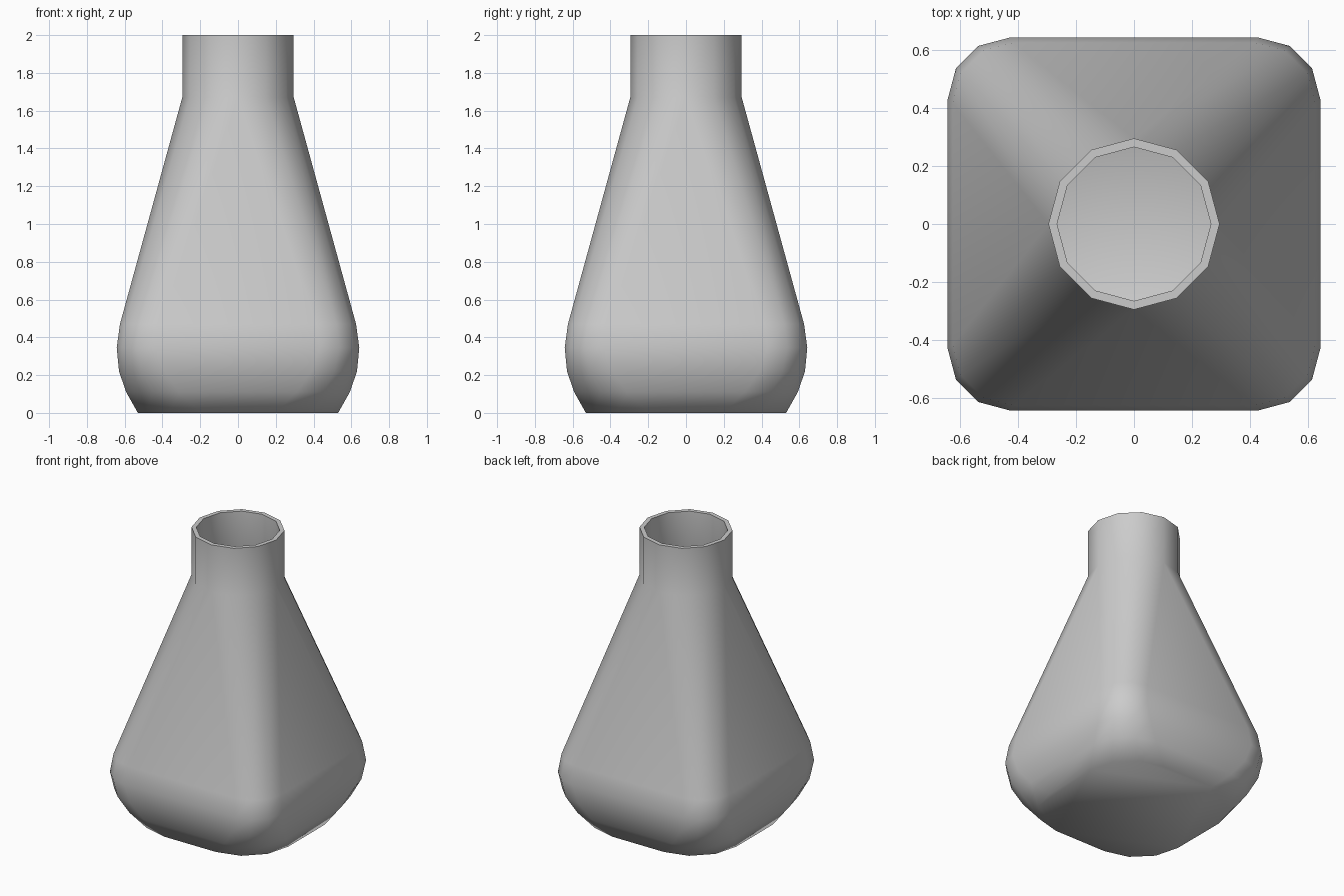
import bpy, bmesh, math

if "Cube" in bpy.data.objects:
    bpy.data.objects.remove(bpy.data.objects["Cube"])

WALL = 0.03
# Profile: height, half width, half length of the flat side (rest is corner radius)
OUTER = [(0.0, 0.53, 0.20), (0.11, 0.592, 0.31), (0.22, 0.63, 0.39),
         (0.345, 0.642, 0.43), (0.47, 0.625, 0.415),
         (1.67, 0.295, 0.0), (2.0, 0.295, 0.0)]
INNER = [(max(z, WALL), h - WALL, c) for z, h, c in reversed(OUTER)]


def ring(bm, z, half, flat):
    """Rounded square with three segments per corner."""
    r = half - flat
    verts = []
    for q in range(4):
        mid = math.radians(90 * q + 45)
        cx, cy = flat * math.sqrt(2) * math.cos(mid), flat * math.sqrt(2) * math.sin(mid)
        for s in range(4):
            a = math.radians(90 * q + 30 * s)
            verts.append(bm.verts.new((cx + r * math.cos(a), cy + r * math.sin(a), z)))
    return verts


# Hollow bottle: up the outside, over the lip, down the inside
bm = bmesh.new()
rings = [ring(bm, *p) for p in OUTER + INNER]
for a, b in zip(rings, rings[1:]):
    n = len(a)
    for i in range(n):
        j = (i + 1) % n
        bm.faces.new((a[i], a[j], b[j], b[i]))

# Underside and inner floor
bm.faces.new(list(reversed(rings[0])))
bm.faces.new(rings[-1])

# Merge the doubled points where the neck is round
bmesh.ops.remove_doubles(bm, verts=bm.verts, dist=0.0005)
bmesh.ops.recalc_face_normals(bm, faces=bm.faces)

mesh = bpy.data.meshes.new("bottle")
bm.to_mesh(mesh)
bm.free()
bottle = bpy.data.objects.new("bottle", mesh)
bpy.context.collection.objects.link(bottle)
bpy.context.view_layer.objects.active = bottle
bottle.select_set(True)
bpy.ops.object.shade_smooth_by_angle(angle=math.radians(80))
